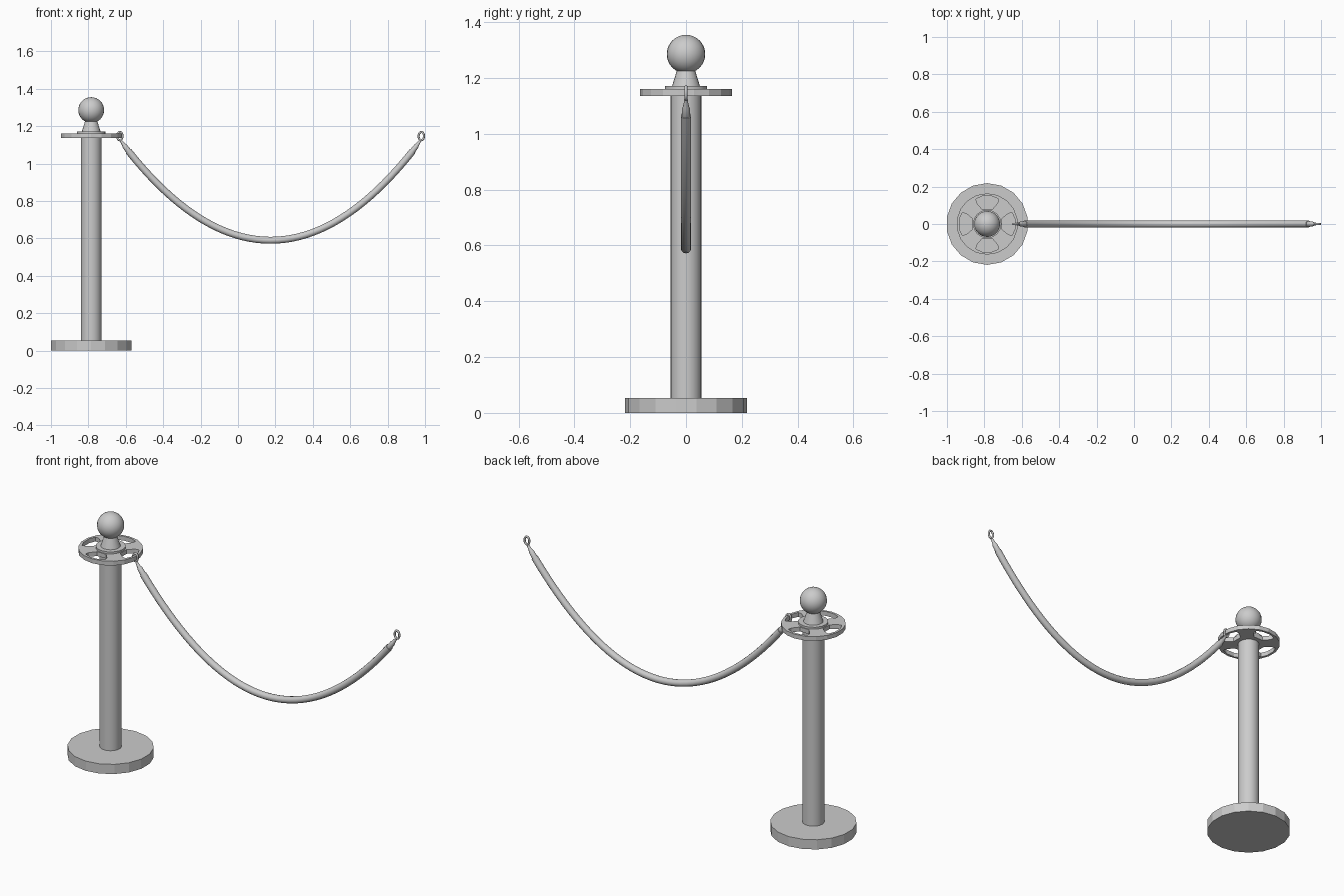
import bpy, math

if "Cube" in bpy.data.objects:
    bpy.data.objects.remove(bpy.data.objects["Cube"])

PX = -0.785      # post axis
MID, LOW, SAG = 0.174, 0.59, 0.826   # rope centre, lowest point, curvature


def finish(ob, name, angle=35):
    bpy.ops.object.select_all(action='DESELECT')
    bpy.context.view_layer.objects.active = ob
    ob.select_set(True)
    if ob.type == 'CURVE':
        bpy.ops.object.convert(target='MESH')
    ob = bpy.context.object
    ob.name = name
    bpy.ops.object.shade_smooth_by_angle(angle=math.radians(angle))
    return ob


def cone(name, r1, r2, z1, z2, sides=18, angle=35):
    bpy.ops.mesh.primitive_cone_add(vertices=sides, radius1=r1, radius2=r2, depth=z2 - z1,
                                    location=(PX, 0, (z1 + z2) / 2))
    return finish(bpy.context.object, name, angle)


def add_spline(cu, pts, radii=None, cyclic=False):
    sp = cu.splines.new('POLY')
    sp.points.add(len(pts) - 1)
    for i, p in enumerate(pts):
        sp.points[i].co = (*p, 1)
        sp.points[i].radius = radii[i] if radii else 1
    sp.use_cyclic_u = cyclic


def curve(name, dims):
    cu = bpy.data.curves.new(name, 'CURVE')
    cu.dimensions = dims
    ob = bpy.data.objects.new(name, cu)
    bpy.context.collection.objects.link(ob)
    return ob, cu


def tube(name, pts, r, res=4, radii=None, cyclic=False):
    ob, cu = curve(name, '3D')
    cu.bevel_depth, cu.bevel_resolution = r, res
    cu.use_fill_caps = not cyclic
    add_spline(cu, pts, radii, cyclic)
    return finish(ob, name, 50)


# Stanchion post
cone("base", 0.2185, 0.2185, 0, 0.054, angle=15)
cone("post", 0.0555, 0.0555, 0, 1.14, 24)
cone("collar", 0.076, 0.076, 1.155, 1.171, 16)
cone("neck", 0.052, 0.027, 1.165, 1.245, 20)
bpy.ops.mesh.primitive_uv_sphere_add(segments=24, ring_count=16, radius=0.069,
                                     location=(PX, 0, 1.286))
finish(bpy.context.object, "ball_finial")

# Slotted plate that the rope hooks onto
ob, cu = curve("hook_plate", '2D')
cu.fill_mode, cu.extrude = 'BOTH', 0.012
add_spline(cu, [(0.164 * math.sin(i * math.pi / 9), 0.164 * math.cos(i * math.pi / 9), 0)
                for i in range(18)], cyclic=True)
half = [(0.149, 0.025), (0.134, 0.06), (0.112, 0.056), (0.079, 0.028)]
slot = half + [(r, -t) for r, t in reversed(half)]
for k in range(4):
    c, s = math.cos(k * math.pi / 2), math.sin(k * math.pi / 2)
    add_spline(cu, [(r * c - t * s, r * s + t * c, 0) for r, t in slot], cyclic=True)
ob.location = (PX, 0, 1.148)
finish(ob, "hook_plate", 15)

# Sagging rope
span = 0.759
tube("rope", [(MID + span * u, 0, LOW + SAG * (span * u) ** 2)
              for u in (i / 20 - 1 for i in range(41))], 0.0185)

# Tapered end fittings and oval hook links, mirrored on both ends
for side, label in ((-1, "left"), (1, "right")):
    path = [(0.755, 1.062), (0.762, 1.07), (0.779, 1.093), (0.785, 1.101), (0.801, 1.124)]
    tube(label + "_fitting", [(MID + side * x, 0, z) for x, z in path], 0.015,
         radii=[1, 1, 0.9, 0.65, 0.4])
    tube(label + "_link", [(MID + side * 0.806 + 0.0145 * math.cos(a), 0, 1.147 + 0.022 * math.sin(a))
                           for a in (i * math.pi / 8 for i in range(16))], 0.0057, 2, cyclic=True)
